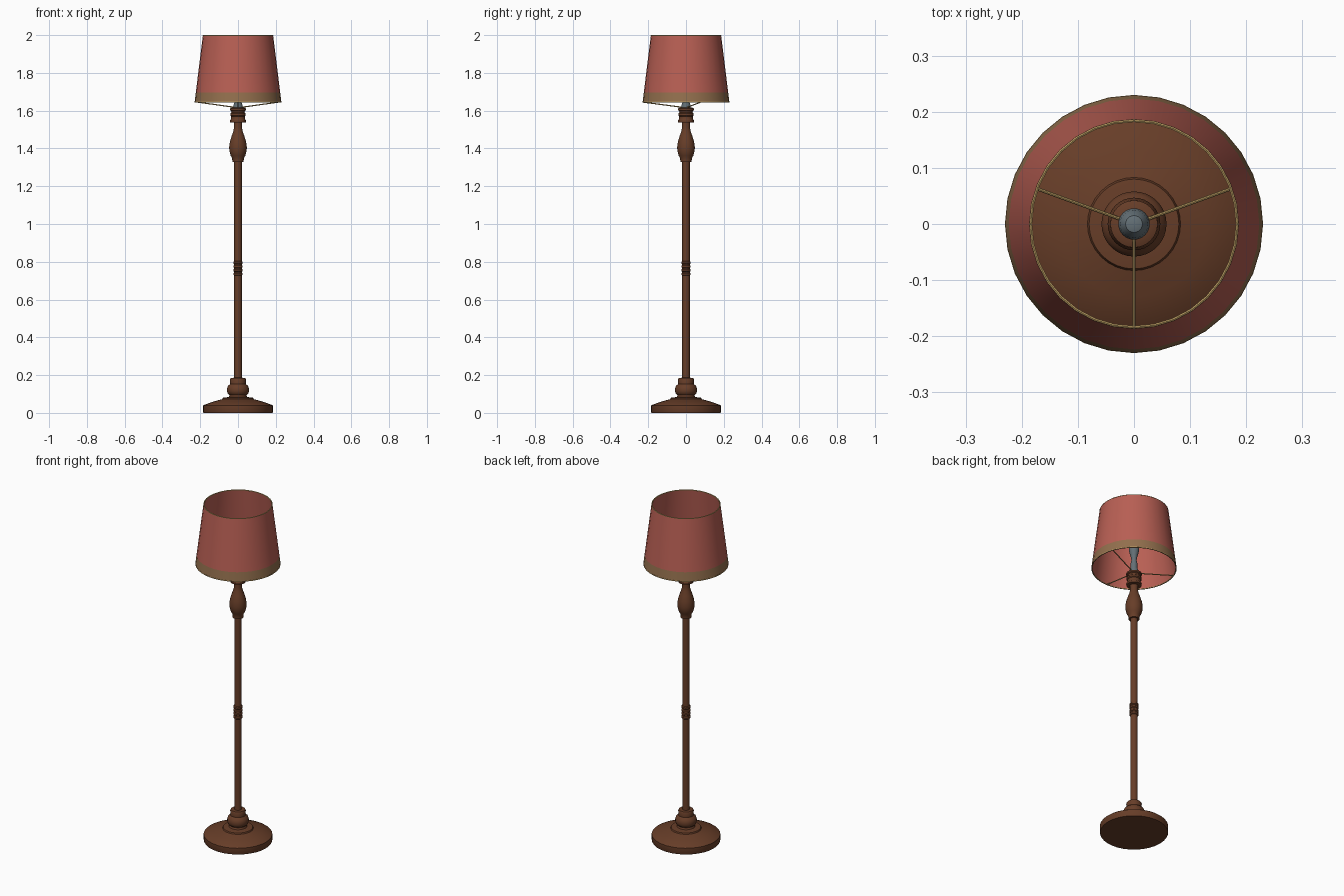
import bpy, bmesh, math
from mathutils import Vector

if "Cube" in bpy.data.objects:
    bpy.data.objects.remove(bpy.data.objects["Cube"])


def mat(name, rgb):
    m = bpy.data.materials.new(name)
    m.diffuse_color = (*rgb, 1)
    m.use_nodes = True
    m.node_tree.nodes["Principled BSDF"].inputs["Base Color"].default_value = m.diffuse_color
    return m


WOOD = mat("dark_wood", (0.135, 0.047, 0.021))
RED = mat("red_fabric", (0.48, 0.115, 0.088))
BAND = mat("tan_band", (0.29, 0.16, 0.075))
GOLD = mat("gold_wire", (0.515, 0.352, 0.127))
GREY = mat("grey_bulb", (0.127, 0.162, 0.181))


def finish(name, bm, mats, angle=35):
    bmesh.ops.remove_doubles(bm, verts=bm.verts, dist=1e-5)
    bmesh.ops.recalc_face_normals(bm, faces=bm.faces)
    me = bpy.data.meshes.new(name)
    bm.to_mesh(me)
    bm.free()
    ob = bpy.data.objects.new(name, me)
    bpy.context.collection.objects.link(ob)
    for m in mats:
        me.materials.append(m)
    bpy.ops.object.select_all(action='DESELECT')
    ob.select_set(True)
    bpy.context.view_layer.objects.active = ob
    bpy.ops.object.shade_smooth_by_angle(angle=math.radians(angle))
    return ob


def lathe(name, profile, mats, n=32, closed=False):
    """Spin an (r, z) profile about z."""
    bm = bmesh.new()
    pts = list(profile) + ([profile[0]] if closed else [])
    vs = [bm.verts.new((r, 0, z)) for r, z in pts]
    es = [bm.edges.new(p) for p in zip(vs, vs[1:])]
    bmesh.ops.spin(bm, geom=vs + es, cent=(0, 0, 0), axis=(0, 0, 1),
                   angle=math.tau, steps=n)
    return finish(name, bm, mats)


def rod(name, a, b, r, m, n=8):
    a, b = Vector(a), Vector(b)
    bm = bmesh.new()
    bmesh.ops.create_cone(bm, cap_ends=True, segments=n, radius1=r, radius2=r,
                          depth=(b - a).length)
    rot = (b - a).to_track_quat('Z', 'Y').to_matrix()
    for v in bm.verts:
        v.co = rot @ v.co + (a + b) / 2
    return finish(name, bm, [m])


# Round foot with a shallow sloping top
lathe("base", [(0, 0), (0.183, 0), (0.185, 0.004), (0.185, 0.038), (0.18, 0.042),
               (0.13, 0.06), (0.083, 0.073), (0.08, 0.08), (0.05, 0.084),
               (0.0, 0.084)], [WOOD])

# Turned foot of the post
lathe("lower_turning", [(0.05, 0.08), (0.044, 0.094), (0.054, 0.102), (0.058, 0.115),
                        (0.058, 0.128), (0.053, 0.143), (0.041, 0.153), (0.042, 0.178),
                        (0.038, 0.185), (0, 0.188)], [WOOD])

# Slim pole with four beads at mid height
pole = [(0.02, 0.18)]
for z in (0.735, 0.755, 0.775, 0.795):
    pole += [(0.02, z - 0.008), (0.025, z - 0.004), (0.025, z + 0.004), (0.02, z + 0.008)]
lathe("pole", pole + [(0.02, 1.34)], [WOOD], 24)

# Vase-shaped upper turning
lathe("upper_vase", [(0, 1.325), (0.03, 1.328), (0.031, 1.35), (0.039, 1.362),
                     (0.045, 1.385), (0.047, 1.405), (0.043, 1.435), (0.034, 1.465),
                     (0.025, 1.49), (0.021, 1.51), (0.022, 1.54)], [WOOD])

# Grooved cup under the shade
lathe("cup", [(0, 1.535), (0.041, 1.538), (0.042, 1.548), (0.036, 1.558), (0.036, 1.57),
              (0.041, 1.575), (0.041, 1.585), (0.035, 1.59), (0.036, 1.598),
              (0.042, 1.602), (0.042, 1.612), (0.03, 1.617), (0, 1.617)], [WOOD])

# Socket and bulb
lathe("bulb", [(0, 1.61), (0.024, 1.612), (0.024, 1.63), (0.018, 1.645), (0.019, 1.67),
               (0.014, 1.695), (0.018, 1.72), (0.025, 1.742), (0.028, 1.762),
               (0.025, 1.782), (0.015, 1.797), (0, 1.802)], [GREY], 24)

# Tapered fabric shade with a tan band at its lower edge
Z0, ZB, Z1 = 1.643, 1.697, 2.0


def rad(z):
    return 0.23 - 0.044 * (z - Z0) / (Z1 - Z0)


T = 0.004
shade = lathe("shade", [(rad(Z0), Z0), (rad(ZB), ZB), (rad(Z1), Z1 - 0.002),
                        (rad(Z1) - T, Z1 - 0.002), (rad(Z0) - T, Z0)],
              [RED, BAND], closed=True)
for f in shade.data.polygons:
    out = f.normal.x * f.center.x + f.normal.y * f.center.y > 0
    if f.center.z < ZB and (out or f.normal.z < -0.9):
        f.material_index = 1

# Wire hoops along both rims
for label, z in (("top_hoop", Z1 - 0.003), ("bottom_hoop", Z0 + 0.003)):
    r = rad(z) - 0.0022
    lathe(label, [(r + 0.003 * math.cos(a), z + 0.003 * math.sin(a))
                  for a in (i * math.tau / 6 + math.pi / 6 for i in range(6))],
          [GOLD], closed=True)

# Three spokes carrying the shade
for i, deg in enumerate((20, 160, 270)):
    c, s = math.cos(math.radians(deg)), math.sin(math.radians(deg))
    rod(f"spoke_{i + 1}", (0.02 * c, 0.02 * s, 1.618), (0.226 * c, 0.226 * s, 1.645),
        0.003, GOLD)
